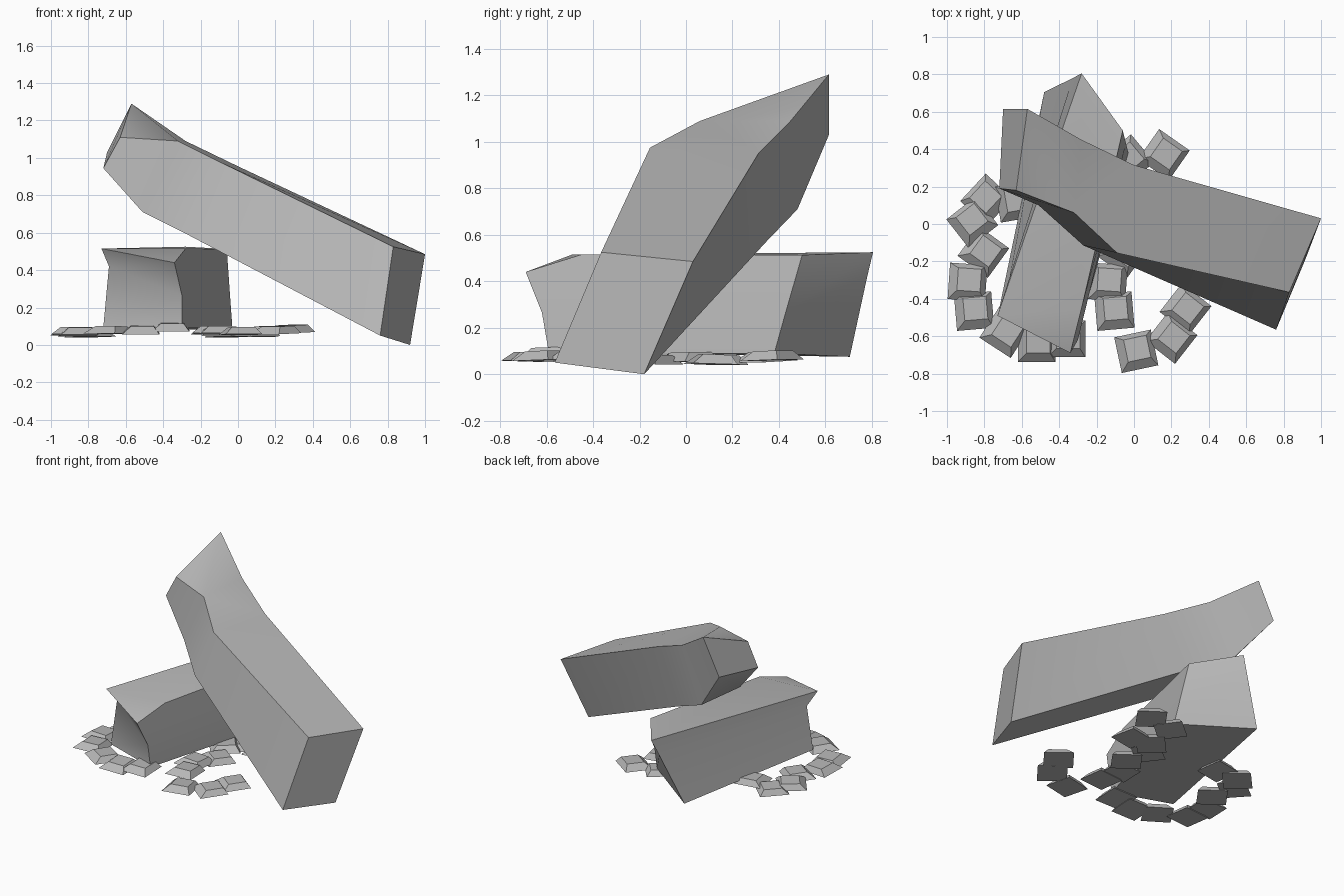
import bpy, bmesh, math, random
from mathutils import Matrix, Vector

if "Cube" in bpy.data.objects:
    bpy.data.objects.remove(bpy.data.objects["Cube"])

random.seed(4)
stone = bpy.data.materials.new("grey_stone")
stone.diffuse_color = (0.48, 0.48, 0.48, 1)
stone.use_nodes = True
stone.node_tree.nodes["Principled BSDF"].inputs["Base Color"].default_value = stone.diffuse_color


def finish(bm, name, angle):
    """Turn a bmesh into a named grey object."""
    bmesh.ops.recalc_face_normals(bm, faces=bm.faces)
    me = bpy.data.meshes.new(name)
    bm.to_mesh(me)
    bm.free()
    me.materials.append(stone)
    ob = bpy.data.objects.new(name, me)
    bpy.context.collection.objects.link(ob)
    if angle:
        me.polygons.foreach_set("use_smooth", [True] * len(me.polygons))
        me.set_sharp_from_angle(angle=math.radians(angle))
    return ob


def loft(name, rings, angle=50):
    """Bridge four-cornered rings and cap both ends."""
    bm = bmesh.new()
    vs = [[bm.verts.new(p) for p in r] for r in rings]
    for a, b in zip(vs, vs[1:]):
        for i in range(4):
            j = (i + 1) % 4
            bm.faces.new((a[i], a[j], b[j], b[i]))
    bm.faces.new(vs[0])
    bm.faces.new(vs[-1])
    return finish(bm, name, angle)


# Leaning slab: rings run bottom front, bottom back, top back, top front
slab = loft("leaning_slab", [
    [(.76, -.565, .05), (.92, -.18, 0), (1, .03, .485), (.83, -.365, .525)],
    [(-.27, -.115, .59), (-.18, .35, .575), (0, .315, .955), (-.09, -.155, .975)],
    [(-.51, .10, .71), (-.46, .48, .71), (-.28, .45, 1.09), (-.32, .06, 1.09)],
    [(-.72, .19, .945), (-.70, .615, 1.03), (-.57, .615, 1.29), (-.63, .18, 1.11)],
]).data
# Fold the upper end of the top from its peak to the front bend
bm = bmesh.new()
bm.from_mesh(slab)
bm.verts.ensure_lookup_table()
peak, bend, far = bm.verts[14], bm.verts[11], bm.verts[10]
top = next(f for f in peak.link_faces if bend in f.verts and far in f.verts)
bmesh.utils.face_split(top, peak, bend)
bm.to_mesh(slab)
bm.free()

# Base block with an undercut front: rings stack upward
block = loft("base_block", [
    [(-.72, -.45, .095), (-.30, -.59, .09), (-.03, .38, .09), (-.48, .705, .075)],
    [(-.69, -.42, .42), (-.30, -.62, .265), (-.043, .43, .27), (-.328, .78, .42)],
    [(-.73, -.49, .515), (-.34, -.69, .44), (-.06, .50, .513), (-.28, .805, .525)],
]).data
# Raise the top edge just behind the drooping front corner
bm = bmesh.new()
bm.from_mesh(block)
bm.verts.ensure_lookup_table()
left, corner, back = bm.verts[8], bm.verts[9], bm.verts[10]
edge = bm.edges.get((corner, back))
_, new = bmesh.utils.edge_split(edge, corner, 0.2)
new.co = Vector((-.28, -.45, .515))
top = next(f for f in new.link_faces if left in f.verts)
bmesh.utils.face_split(top, new, left)
bmesh.ops.recalc_face_normals(bm, faces=bm.faces)
bm.to_mesh(block)
bm.free()
block.set_sharp_from_angle(angle=math.radians(50))

# Scattered small stones: x, y, base height, turn in degrees
spots = [
    (-.79, .13, .042, 47), (-.865, .01, .055, 38), (-.805, -.15, .045, -36),
    (-.89, -.31, .055, -4), (-.855, -.465, .05, 5), (-.69, -.58, .06, -33),
    (-.52, -.64, .06, 0), (-.36, -.615, .075, 0), (-.63, .12, .06, 10),
    (-.04, .13, .042, 47), (-.115, .01, .055, 38), (-.06, -.15, .045, -36),
    (-.14, -.31, .06, -4), (-.105, -.465, .06, 5), (.11, .11, .045, 10),
    (-.03, .34, .055, 40), (.16, .37, .06, -35),
    (.275, -.455, .066, -38), (.2, -.61, .06, -38), (.012, -.68, .055, 12),
]
for n, (x, y, z, turn) in enumerate(spots):
    bm = bmesh.new()
    bmesh.ops.create_cube(bm, size=1)
    for v in bm.verts:
        if v.co.z > 0:
            v.co.x = v.co.x * .62 + .04
            v.co.y = v.co.y * .62 + .06
    tilt = Matrix.Rotation(math.radians(random.uniform(-3, 3)), 4, 'X')
    place = (Matrix.Translation((x, y, z + .02))
             @ Matrix.Rotation(math.radians(turn), 4, 'Z') @ tilt
             @ Matrix.Diagonal((.2, .195, .04, 1)))
    bm.transform(place)
    finish(bm, f"small_stone_{n + 1}", 0)
